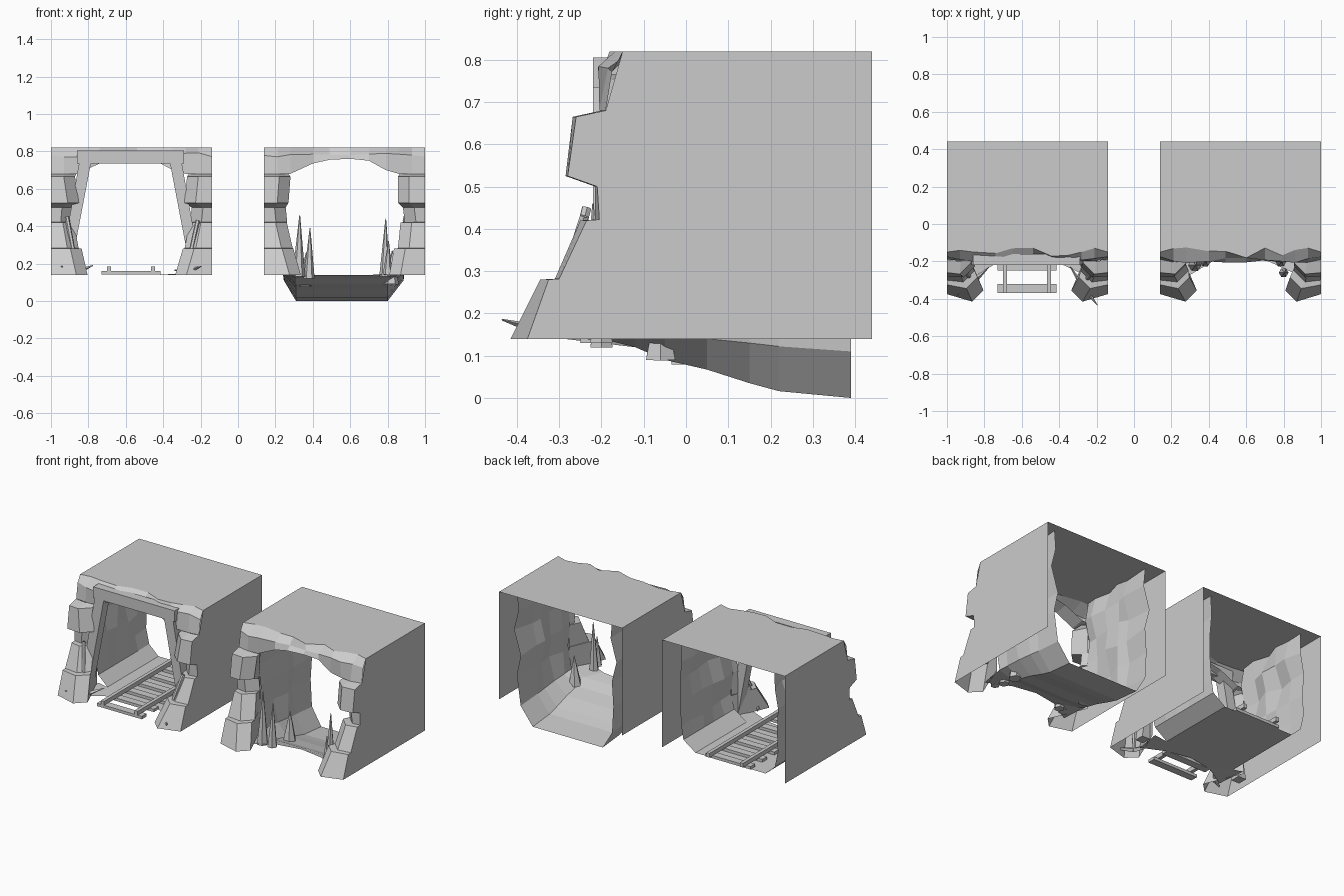
import bpy, bmesh, random
from mathutils import Vector

if "Cube" in bpy.data.objects:
    bpy.data.objects.remove(bpy.data.objects["Cube"])

def mesh(name, verts, faces):
    me = bpy.data.meshes.new(name)
    me.from_pydata(verts, [], faces)
    ob = bpy.data.objects.new(name, me)
    bpy.context.collection.objects.link(ob)
    return ob

def grid(name, rows):
    """Sheet of quads through equal-length rows of points."""
    n = len(rows[0])
    faces = [(r*n+i, r*n+i+1, (r+1)*n+i+1, (r+1)*n+i)
             for r in range(len(rows)-1) for i in range(n-1)]
    return mesh(name, [p for row in rows for p in row], faces)

def tapered(name, a, b, r1, r2, sides=4, roll=0.785):
    """Prism or cone between two points."""
    a, b = Vector(a), Vector(b)
    bm = bmesh.new()
    bmesh.ops.create_cone(bm, cap_ends=True, segments=sides, radius1=r1,
                          radius2=r2, depth=(b-a).length)
    me = bpy.data.meshes.new(name)
    bm.to_mesh(me)
    bm.free()
    ob = bpy.data.objects.new(name, me)
    bpy.context.collection.objects.link(ob)
    ob.location = (a+b)/2
    ob.rotation_euler = (b-a).to_track_quat('Z', 'Y').to_euler()
    return ob

def box(name, x0, x1, y0, y1, z0, z1):
    v = [(x, y, z) for x in (x0, x1) for y in (y0, y1) for z in (z0, z1)]
    return mesh(name, v, [(0, 1, 3, 2), (4, 6, 7, 5), (0, 4, 5, 1),
                          (2, 3, 7, 6), (0, 2, 6, 4), (1, 5, 7, 3)])

# stepped cliff: z, y at outer edge, y at middle, inner half-width
CLIFF = [(.14, -.375, -.415, .24), (.28, -.325, -.345, .265),
         (.282, -.30, -.31, .285), (.42, -.235, -.25, .305),
         (.422, -.205, -.215, .315), (.50, -.21, -.215, .32),
         (.525, -.28, -.285, .29), (.665, -.26, -.268, .295),
         (.68, -.19, -.20, .30)]
# header: offset from centre, lower edge z
ARCH = [(-.43, .68), (-.36, .68), (-.29, .68), (-.17, .735), (-.08, .755),
        (.03, .76), (.13, .75), (.22, .70), (.29, .68), (.36, .68), (.43, .68)]

def cave(label, cx, floor, seed):
    rnd = random.Random(seed)
    j = lambda a: rnd.uniform(-a, a)
    # rock columns and outer side panels
    for s, side in ((-1, 'left'), (1, 'right')):
        rows = []
        for z, yo, ym, u in CLIFF:
            d = j(.01)
            rows.append([(cx+s*.43, yo, z), (cx+s*(u+.06+d), ym, z),
                         (cx+s*(u+d), ym+.06, z), (cx+s*.335, -.12, z)])
        grid(f'{label}_{side}_rock_column', rows)
        prof = [(yo, z) for z, yo, _, _ in CLIFF]
        prof += [(-.15, .82), (.44, .82), (.44, .14)]
        mesh(f'{label}_{side}_panel', [(cx+s*.43, y, z) for y, z in prof],
             [tuple(range(len(prof)))])
    # arch header
    top, mid, low, back = [], [], [], []
    for u, z in ARCH:
        end = abs(u) > .42
        top.append((cx+u, -.15 if end else -.155+j(.03), .82))
        mid.append((cx+u, -.175 if end else -.195+j(.015), .78+j(.012)))
        low.append((cx+u, -.19 if end else -.20+j(.008), z))
        back.append((cx+u, -.12, z+.015))
    grid(f'{label}_rock_header', [top, mid, low, back])
    # roof slab
    roof = top + [(cx+.43, .44, .82), (cx-.43, .44, .82)]
    mesh(f'{label}_roof', roof, [tuple(range(len(roof)))])
    # tunnel trough: floor, sloped skirts and bulging walls
    half = [(.335, .82), (.315, .70), (.345, .57), (.325, .43), (.34, .29)]
    rows = []
    for k, (y, zf, skirt) in enumerate(floor):
        a = .012 if k else 0
        left = [(cx-u+j(a*1.6), y, z+(j(a) if z < .8 else 0)) for u, z in half]
        right = [(cx+u+j(a*1.6), y, z+(j(a) if z < .8 else 0)) for u, z in half]
        base = [(cx-.325, y, skirt), (cx-.26, y, zf), (cx, y, zf),
                (cx+.23, y, zf), (cx+.315, y, skirt)]
        rows.append(left + base + right[::-1])
    grid(f'{label}_tunnel', rows)
    # floor lip between the columns
    grid(f'{label}_floor_lip', [
        [(cx+u, y, .14) for u, y in ((-.3, -.29), (-.15, -.20), (0, -.175),
                                     (.15, -.20), (.3, -.27))],
        [(cx+u, -.12, z) for u, z in ((-.325, .15), (-.26, floor[0][1]),
                                      (0, floor[0][1]), (.23, floor[0][1]),
                                      (.315, .15))]])

cave('mine', -.57, [(y, .14, .20) for y in (-.12, -.02, .08, .18, .28, .39)], 3)
cave('cavern', .57, [(-.12, .12, .15), (-.05, .09, .145), (.05, .067, .14),
                     (.15, .035, .13), (.22, .016, .122), (.39, 0, .11)], 8)

# timber frame
MX = -.575
for s, side in ((-1, 'left'), (1, 'right')):
    pts = [(MX+s*u, y, z) for y in (-.22, -.16)
           for u, z in ((.275, .735), (.212, .735), (.325, .14), (.38, .14))]
    mesh(f'timber_{side}_post', pts, [(0, 1, 2, 3), (7, 6, 5, 4), (0, 4, 5, 1),
                                      (1, 5, 6, 2), (2, 6, 7, 3), (3, 7, 4, 0)])
box('timber_lintel', MX-.285, MX+.285, -.22, -.16, .735, .805)

# track
for x in (-.69, -.455):
    box('rail', x-.011, x+.011, -.37, .43, .158, .185)
for k in range(7):
    y = -.345 + k*.12
    box('sleeper', -.73, -.415, y-.024, y+.024, .142, .16)

# pickaxes leaning against the posts
def pickaxe(tip_a, mid, tip_b, handle_end):
    tapered('pickaxe_head', mid, tip_a, .016, .002)
    tapered('pickaxe_head', mid, tip_b, .016, .002)
    tapered('pickaxe_handle', mid, handle_end, .012, .012, 6)

pickaxe((-.945, -.38, .185), (-.86, -.31, .155), (-.775, -.23, .19), (-.915, -.235, .45))
pickaxe((-.34, -.23, .165), (-.275, -.33, .155), (-.195, -.435, .185), (-.215, -.24, .43))

# stalagmites
for x, y, z0, z1, r in ((.325, -.22, .13, .46, .035), (.38, -.20, .12, .39, .03),
                        (.785, -.20, .13, .44, .03), (.80, -.26, .14, .32, .026),
                        (.82, -.06, .09, .27, .04), (.36, .0, .08, .26, .04)):
    tapered('stalagmite', (x, y, z0), (x+.005, y, z1), r, .002, 6)
